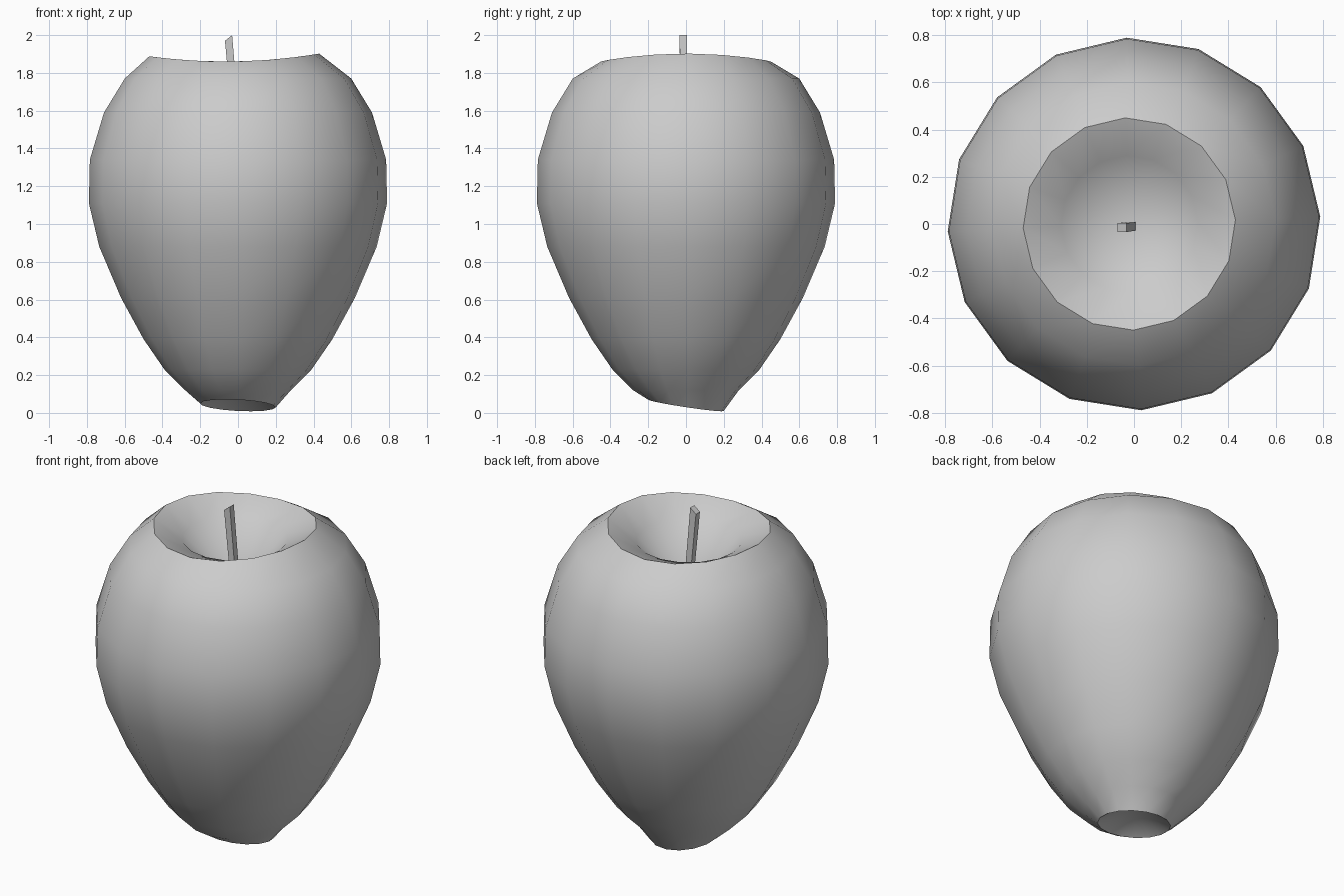
import bpy, bmesh, math
from mathutils import Vector

cube = bpy.data.objects.get("Cube")
if cube:
    bpy.data.objects.remove(cube, do_unlink=True)

SIDES = 16

grey = bpy.data.materials.new("plain grey")
grey.use_nodes = True
colour = (0.6, 0.6, 0.6, 1)
grey.diffuse_color = colour
grey.node_tree.nodes["Principled BSDF"].inputs["Base Color"].default_value = colour


def finish(bm, name, angle):
    bmesh.ops.recalc_face_normals(bm, faces=bm.faces)
    mesh = bpy.data.meshes.new(name)
    bm.to_mesh(mesh)
    bm.free()
    mesh.materials.append(grey)
    obj = bpy.data.objects.new(name, mesh)
    bpy.context.collection.objects.link(obj)
    bpy.ops.object.select_all(action="DESELECT")
    obj.select_set(True)
    bpy.context.view_layer.objects.active = obj
    bpy.ops.object.shade_smooth_by_angle(angle=math.radians(angle))
    return obj


def ring(bm, radius, z, cx=0, wave=None):
    verts = []
    for i in range(SIDES):
        a = math.tau * (i + 0.1) / SIDES
        dz = wave(a) if wave else 0
        verts.append(bm.verts.new((cx + radius * math.cos(a), radius * math.sin(a), z + dz)))
    return verts


def bridge(bm, lower, upper):
    n = len(lower)
    for i in range(n):
        j = (i + 1) % n
        bm.faces.new((lower[i], lower[j], upper[j], upper[i]))


def fan(bm, loop, point):
    tip = bm.verts.new(point)
    for i in range(len(loop)):
        bm.faces.new((loop[i], loop[(i + 1) % len(loop)], tip))


# Slightly uneven lips at the base and the crown
def base_wave(a):
    return -0.03 * math.sin(a) - 0.01 * math.cos(a)


def crown_wave(a):
    return 0.035 * math.cos(a) ** 2 + 0.007 * math.cos(a)


# Fruit body: base lip, swelling flank, crown rim, stalk hollow
bm = bmesh.new()
rings = [ring(bm, 0.2, 0.04, 0, base_wave)]
for r, z in [(0.28, 0.12), (0.39, 0.23), (0.5, 0.39), (0.62, 0.61), (0.735, 0.88),
             (0.79, 1.11), (0.785, 1.34), (0.71, 1.59), (0.6, 1.77)]:
    rings.append(ring(bm, r, z))
rings.append(ring(bm, 0.45, 1.86, -0.02, crown_wave))
rings.append(ring(bm, 0.29, 1.8, -0.02))
for lower, upper in zip(rings, rings[1:]):
    bridge(bm, lower, upper)
fan(bm, rings[-1], (-0.01, 0, 1.53))
fan(bm, rings[0], (0, 0, 0.16))
finish(bm, "fruit_body", 40)

# Leaning four-sided stalk with a slanted tip
bm = bmesh.new()
corners = [(-1, -1), (1, -1), (1, 1), (-1, 1)]
loops = []
for centre, half in [(Vector((-0.01, -0.01, 1.53)), 0.018), (Vector((-0.05, -0.015, 1.985)), 0.019)]:
    slant = 0.015 if centre.z > 1.9 else 0
    loops.append([bm.verts.new(centre + Vector((half * x, half * y, slant * x))) for x, y in corners])
bridge(bm, *loops)
bm.faces.new(loops[1])
bm.faces.new(loops[0][::-1])
finish(bm, "stalk", 20)
